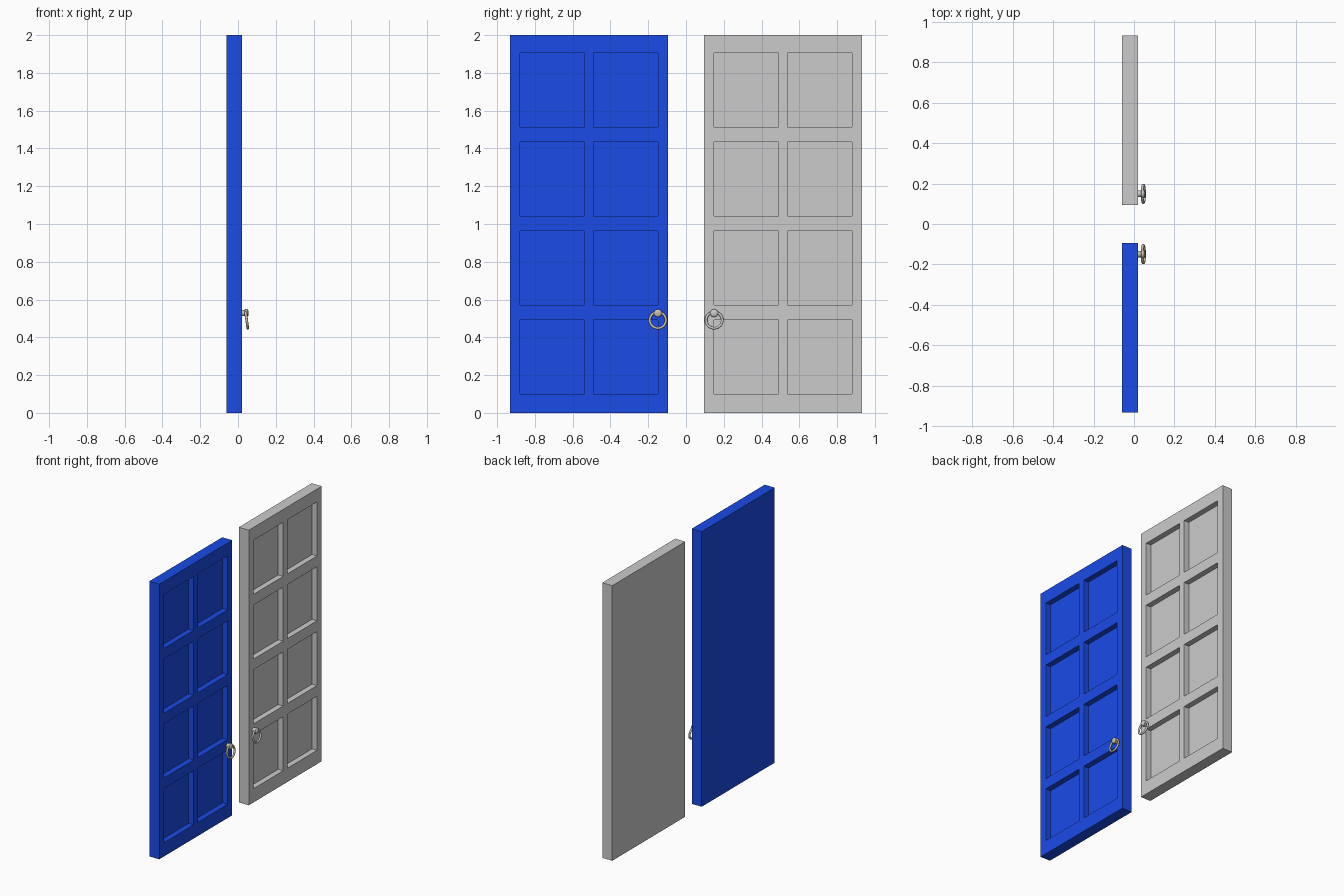
import bpy, bmesh
from math import radians, cos, sin, tau

if "Cube" in bpy.data.objects:
    bpy.data.objects.remove(bpy.data.objects["Cube"])

FRONT, BACK, RECESS = 0.02, -0.06, 0.04
HALF = 0.419          # half width of one leaf
CENTRE = 0.514        # leaf centre, distance from y = 0


def material(name, rgb):
    m = bpy.data.materials.new(name)
    m.diffuse_color = (*rgb, 1)
    m.use_nodes = True
    m.node_tree.nodes["Principled BSDF"].inputs["Base Color"].default_value = m.diffuse_color
    return m


def finish(bm, name, mat=None):
    bmesh.ops.recalc_face_normals(bm, faces=bm.faces)
    mesh = bpy.data.meshes.new(name)
    bm.to_mesh(mesh)
    bm.free()
    ob = bpy.data.objects.new(name, mesh)
    bpy.context.collection.objects.link(ob)
    if mat:
        mesh.materials.append(mat)
    return ob


def smooth(ob):
    bpy.ops.object.select_all(action='DESELECT')
    ob.select_set(True)
    bpy.context.view_layer.objects.active = ob
    bpy.ops.object.shade_smooth_by_angle(angle=radians(35))


# Door leaf: front grid, extruded to a slab, with sunken panel cells
def door(name, yc, mat):
    ys = [yc + d for d in (-HALF, -0.365, -0.024, 0.024, 0.365, HALF)]
    zs = [0]
    for i in range(4):
        zs += [0.1 + i * 0.471, 0.493 + i * 0.471]
    zs.append(2)
    bm = bmesh.new()
    v = [[bm.verts.new((FRONT, y, z)) for z in zs] for y in ys]
    panels = []
    for i in range(len(ys) - 1):
        for j in range(len(zs) - 1):
            f = bm.faces.new((v[i][j], v[i + 1][j], v[i + 1][j + 1], v[i][j + 1]))
            if i % 2 and j % 2:
                panels.append(f)
    slab = bmesh.ops.extrude_face_region(bm, geom=bm.faces[:], use_keep_orig=True)
    moved = [g for g in slab['geom'] if isinstance(g, bmesh.types.BMVert)]
    bmesh.ops.translate(bm, verts=moved, vec=(BACK - FRONT, 0, 0))
    for f in bmesh.ops.extrude_discrete_faces(bm, faces=panels)['faces']:
        bmesh.ops.translate(bm, verts=f.verts[:], vec=(-RECESS, 0, 0))
    return finish(bm, name, mat)


# Handle knob: turned profile along x
def knob(name, y, z, mat):
    profile = [(0.018, 0.016), (0.034, 0.016), (0.037, 0.021),
               (0.049, 0.021), (0.054, 0.016), (0.056, 0.008)]
    n = 24
    bm = bmesh.new()
    rings = [[bm.verts.new((x, y + r * cos(tau * k / n), z + r * sin(tau * k / n)))
              for k in range(n)] for x, r in profile]
    for a, b in zip(rings, rings[1:]):
        for k in range(n):
            m = (k + 1) % n
            bm.faces.new((a[k], a[m], b[m], b[k]))
    bm.faces.new(rings[0])
    bm.faces.new(rings[-1])
    smooth(finish(bm, name, mat))


# Pull ring: torus hanging from the knob, tilted outward at the bottom
def pull_ring(name, y, mat):
    bpy.ops.mesh.primitive_torus_add(
        major_radius=0.043, minor_radius=0.007, major_segments=40, minor_segments=12,
        location=(0.046, y, 0.491), rotation=(0, radians(82), 0))
    ob = bpy.context.object
    ob.name = name
    if mat:
        ob.data.materials.append(mat)
    smooth(ob)


blue = material("blue_paint", (0.01, 0.07, 0.8))
metal = material("warm_metal", (0.6, 0.53, 0.42))

for side, label, paint, trim in ((-1, "left", blue, metal), (1, "right", None, None)):
    door(f"{label}_door", side * CENTRE, paint)
    knob(f"{label}_knob", side * 0.149, 0.528, trim)
    pull_ring(f"{label}_pull_ring", side * 0.149, trim)
